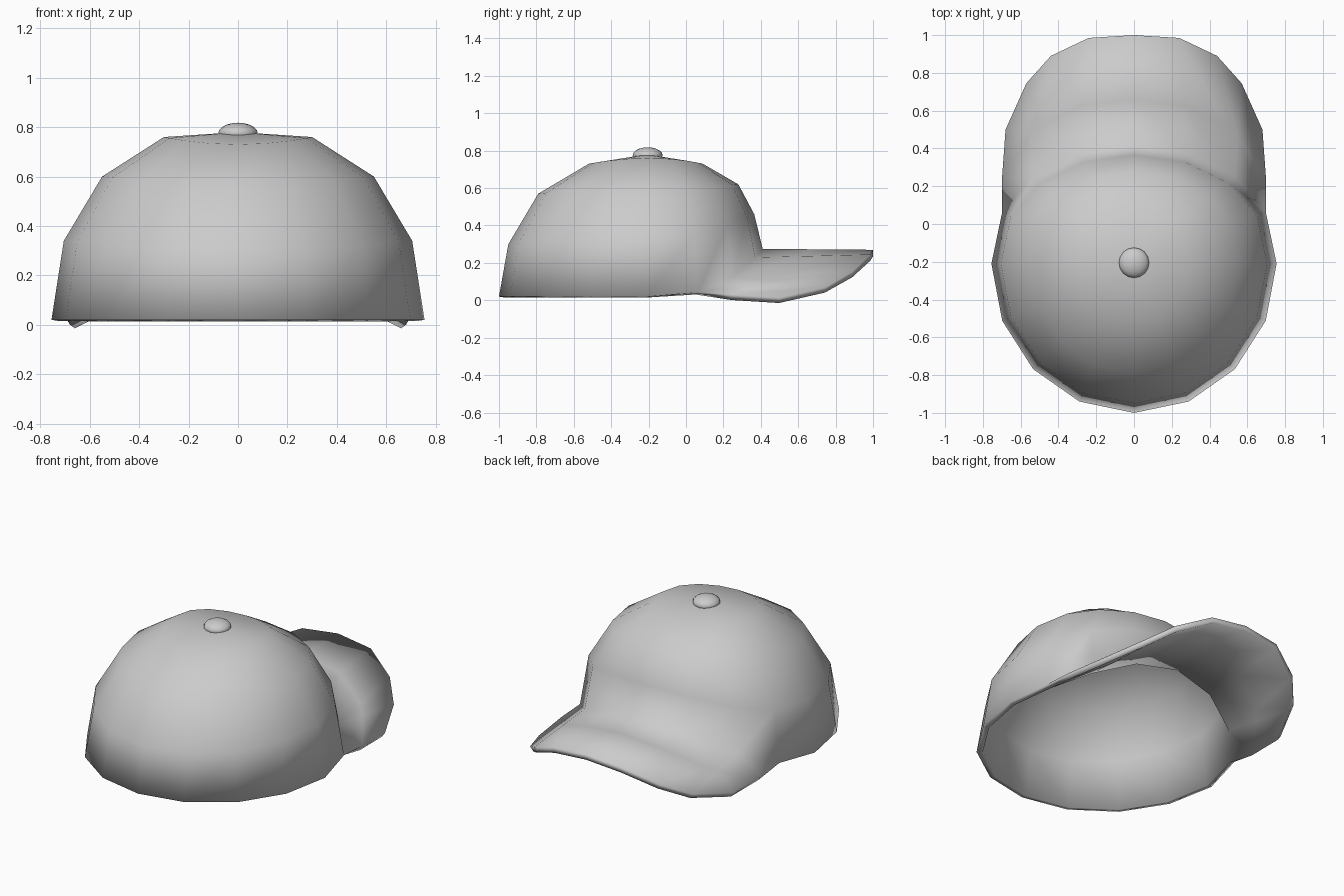
import bpy, bmesh, math
from mathutils import Vector

old = bpy.data.objects.get("Cube")
if old:
    bpy.data.objects.remove(old)

# One grey fabric
grey = bpy.data.materials.new("grey_fabric")
grey.use_nodes = True
colour = (0.6, 0.6, 0.6, 1)
grey.diffuse_color = colour
grey.node_tree.nodes["Principled BSDF"].inputs["Base Color"].default_value = colour

SIDES = 16
CENTRE_Y = -0.21


def ring_point(ring, i):
    """Point on a crown ring; front and back have their own depth and height."""
    rx, back, front, z_back, z_side, z_front, power = ring
    a = 2 * math.pi * i / SIDES
    c, s = math.cos(a), math.sin(a)
    if s > 0:
        y, z = front * s ** 0.85, z_side + (z_front - z_side) * s ** power
    else:
        y, z = back * s, z_side + (z_back - z_side) * s * s
    return Vector((rx * c, CENTRE_Y + y, z))


# Crown rings: half width, back depth, front depth, heights, front rise
rings = [
    (0.755, 0.79, 0.62, 0.02, 0.02, 0.275, 2.5),
    (0.705, 0.74, 0.575, 0.30, 0.34, 0.46, 2),
    (0.55, 0.58, 0.49, 0.57, 0.60, 0.62, 2),
    (0.30, 0.31, 0.30, 0.73, 0.76, 0.73, 2),
]
bm = bmesh.new()
loops = [[bm.verts.new(ring_point(r, i)) for i in range(SIDES)] for r in rings]
for low, high in zip(loops, loops[1:]):
    for i in range(SIDES):
        j = (i + 1) % SIDES
        bm.faces.new((low[i], low[j], high[j], high[i]))
apex = bm.verts.new((0, CENTRE_Y, 0.78))
for i in range(SIDES):
    bm.faces.new((loops[-1][i], loops[-1][(i + 1) % SIDES], apex))

# Visor: arched rim points, each tied to a crown base vertex
half = [(1, (0.68, 0.50, 0.015)), (2, (0.57, 0.745, 0.07)),
        (2, (0.44, 0.89, 0.155)), (3, (0.24, 0.985, 0.245))]
rim = half + [(4, (0, 1.0, 0.27))]
rim += [(8 - k, (-x, y, z)) for k, (x, y, z) in reversed(half)]
columns = []
for k, p in rim:
    inner = loops[0][k]
    outer = bm.verts.new(p)
    mid = bm.verts.new(inner.co.lerp(outer.co, 0.42))
    if k in (1, 7):
        mid.co.x *= 1.012
    columns.append((inner, mid, outer))
for left, right in zip(columns, columns[1:]):
    for n in range(2):
        quad = (left[n], left[n + 1], right[n + 1], right[n])
        bm.faces.new(list(dict.fromkeys(quad)))
bmesh.ops.recalc_face_normals(bm, faces=bm.faces)
apex.normal_update()
if apex.normal.z < 0:
    bmesh.ops.reverse_faces(bm, faces=bm.faces)
for f in bm.faces:
    f.smooth = True
mesh = bpy.data.meshes.new("cap_shell")
bm.to_mesh(mesh)
bm.free()
mesh.materials.append(grey)
cap = bpy.data.objects.new("crown_and_visor", mesh)
bpy.context.collection.objects.link(cap)
cloth = cap.modifiers.new("cloth_thickness", "SOLIDIFY")
cloth.thickness = 0.035
cloth.offset = -1

# Top button
bpy.ops.mesh.primitive_uv_sphere_add(segments=16, ring_count=10, radius=1,
                                     location=(0, CENTRE_Y + 0.005, 0.775))
button = bpy.context.object
button.name = "top_button"
button.scale = (0.08, 0.08, 0.043)
button.data.materials.append(grey)
bpy.ops.object.shade_smooth()
